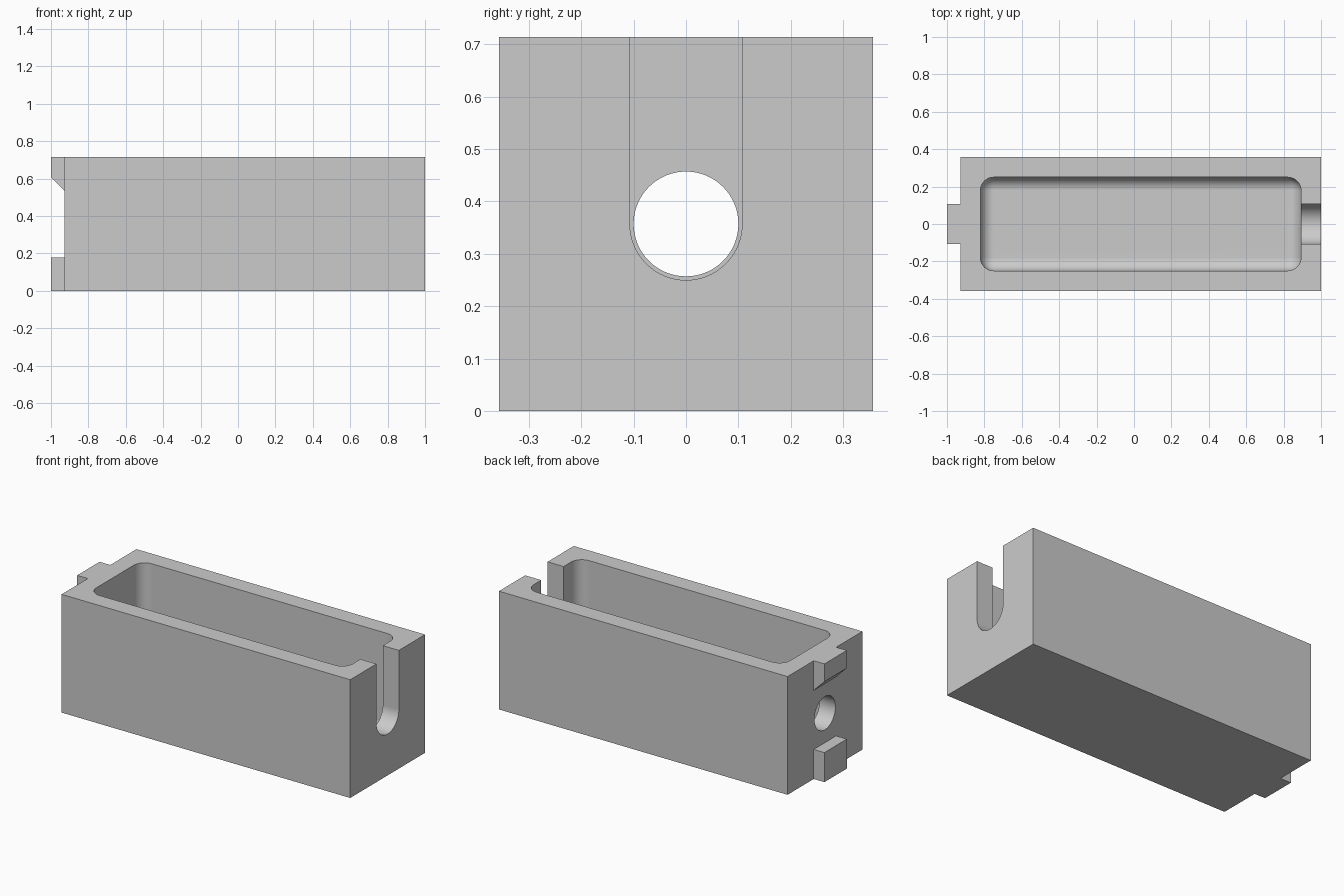
import bpy, bmesh, math
from mathutils import Matrix, Vector

old = bpy.data.objects.get("Cube")
if old:
    bpy.data.objects.remove(old, do_unlink=True)

U = 1 / 14            # one design unit: the block is 28 units long overall
HALF = 5 * U          # half the block's width, also the height of the bore axis
TOP = 10 * U
END = -13 * U         # flat end that carries the tabs

grey = bpy.data.materials.new("light_grey")
grey.use_nodes = True
colour = (0.6, 0.6, 0.6, 1)
grey.diffuse_color = colour
grey.node_tree.nodes["Principled BSDF"].inputs["Base Color"].default_value = colour


def make(name, bm):
    bmesh.ops.recalc_face_normals(bm, faces=bm.faces[:])
    mesh = bpy.data.meshes.new(name)
    bm.to_mesh(mesh)
    bm.free()
    mesh.materials.append(grey)
    obj = bpy.data.objects.new(name, mesh)
    bpy.context.collection.objects.link(obj)
    return obj


def box(name, low, high, radius=0):
    low, high = Vector(low), Vector(high)
    bm = bmesh.new()
    bmesh.ops.create_cube(bm, size=1, matrix=Matrix.Translation((low + high) / 2)
                          @ Matrix.Diagonal((*(high - low), 1)))
    if radius:
        bmesh.ops.bevel(bm, geom=bm.edges[:], offset=radius, segments=10,
                        profile=0.5, affect='EDGES')
    return make(name, bm)


def prism(name, points, shift):
    bm = bmesh.new()
    face = bm.faces.new([bm.verts.new(p) for p in points])
    ext = bmesh.ops.extrude_face_region(bm, geom=[face])
    verts = [v for v in ext["geom"] if isinstance(v, bmesh.types.BMVert)]
    bmesh.ops.translate(bm, verts=verts, vec=shift)
    return make(name, bm)


def arc(x, radius, start, end, steps):
    angles = [start + (end - start) * i / steps for i in range(steps + 1)]
    return [(x, radius * math.cos(a), HALF + radius * math.sin(a)) for a in angles]


def combine(target, tool, operation):
    mod = target.modifiers.new(operation, 'BOOLEAN')
    mod.operation = operation
    mod.solver = 'EXACT'
    mod.object = tool
    bpy.context.view_layer.objects.active = target
    bpy.ops.object.modifier_apply(modifier=mod.name)
    bpy.data.objects.remove(tool, do_unlink=True)


# Solid block
block = box("trough_block", (END, -HALF, 0), (1, HALF, TOP))

# End tabs, rooted slightly inside the wall; the upper one has a sloped underside
tab = 1.5 * U
root = 0.5 * U
lower_tab = box("lower_tab", (-1, -tab, 0), (END + root, tab, 2.5 * U))
upper_profile = [(-1, TOP), (-1, 8.5 * U), (END, 7.5 * U),
                 (END + root, 7.5 * U), (END + root, TOP)]
upper_tab = prism("upper_tab", [(x, -tab, z) for x, z in upper_profile],
                  (0, 2 * tab, 0))
for part in (lower_tab, upper_tab):
    combine(block, part, 'UNION')

# Rounded cavity, open at the top
cavity = box("cavity_cutter", (-11.5 * U, -3.5 * U, 1.5 * U),
             (12.5 * U, 3.5 * U, TOP + 3 * U), U)
combine(block, cavity, 'DIFFERENCE')

# Round-bottomed slot in the other end
slot_top = TOP + U
slot_points = arc(11 * U, 1.5 * U, math.pi, 2 * math.pi, 32)
slot_points += [(11 * U, 1.5 * U, slot_top), (11 * U, -1.5 * U, slot_top)]
combine(block, prism("slot_cutter", slot_points, (4 * U, 0, 0)), 'DIFFERENCE')

# Round hole between the tabs
hole_points = arc(-15 * U, 1.4 * U, 0, 2 * math.pi, 64)[:-1]
combine(block, prism("hole_cutter", hole_points, (5 * U, 0, 0)), 'DIFFERENCE')

# Smooth the fillets while keeping edges crisp and flats flat
bpy.ops.object.select_all(action='DESELECT')
block.select_set(True)
bpy.context.view_layer.objects.active = block
bpy.ops.object.shade_smooth_by_angle(angle=math.radians(30))
weighted = block.modifiers.new("flat_faces", 'WEIGHTED_NORMAL')
weighted.keep_sharp = True
